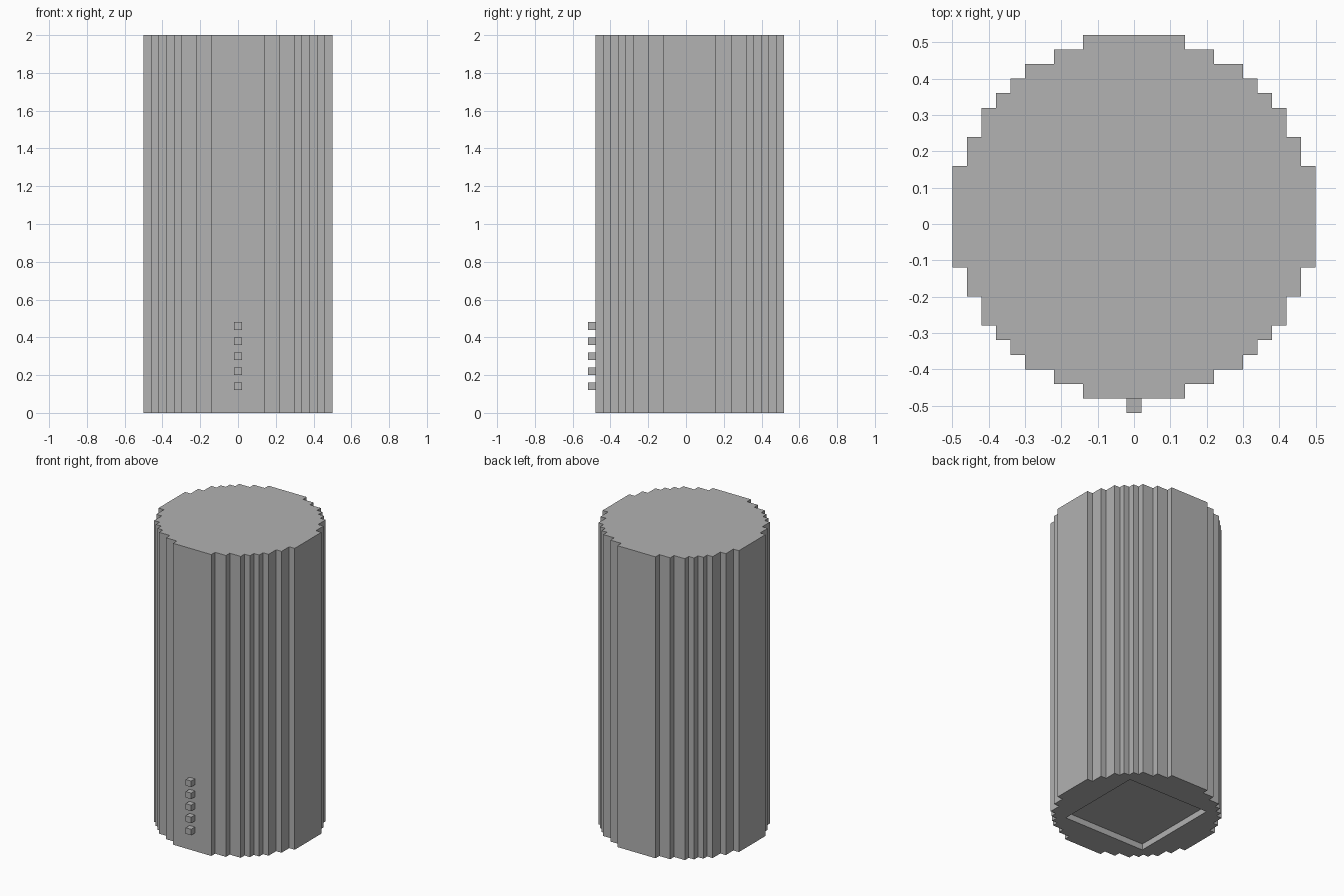
import bpy
import bmesh

cube = bpy.data.objects.get("Cube")
if cube:
    bpy.data.objects.remove(cube, do_unlink=True)

U = 0.04          # block size
CY = 0.02         # body centre in y
HEIGHT = 2.0
RECESS = 0.30     # half side of the base recess

grey = bpy.data.materials.new("plain_grey")
grey.use_nodes = True
colour = (0.445, 0.445, 0.445, 1)
grey.diffuse_color = colour
grey.node_tree.nodes["Principled BSDF"].inputs["Base Color"].default_value = colour


def finish(name, bm):
    bmesh.ops.recalc_face_normals(bm, faces=bm.faces)
    mesh = bpy.data.meshes.new(name)
    bm.to_mesh(mesh)
    bm.free()
    mesh.materials.append(grey)
    obj = bpy.data.objects.new(name, mesh)
    bpy.context.collection.objects.link(obj)
    return obj


def block(name, size, centre):
    bm = bmesh.new()
    bmesh.ops.create_cube(bm, size=1)
    bmesh.ops.scale(bm, vec=size, verts=bm.verts)
    bmesh.ops.translate(bm, vec=centre, verts=bm.verts)
    return finish(name, bm)


# Stepped outline of one quarter, mirrored round to a full loop
steps = [0.14, 0.22, 0.30, 0.34, 0.38, 0.42, 0.46, 0.50]
quarter = []
for i, y in enumerate(steps):
    x = steps[-1 - i]
    quarter.append((x, y))
    if i + 1 < len(steps):
        quarter.append((steps[-2 - i], y))
half = quarter + [(-x, y) for x, y in reversed(quarter)]
outline = half + [(-x, -y) for x, y in half]

# Main column, extruded from the outline
bm = bmesh.new()
base = bm.faces.new([bm.verts.new((x, y + CY, 0)) for x, y in outline])
top = bmesh.ops.extrude_face_region(bm, geom=[base], use_keep_orig=True)
bmesh.ops.translate(bm, vec=(0, 0, HEIGHT),
                    verts=[v for v in top["geom"] if isinstance(v, bmesh.types.BMVert)])
column = finish("column", bm)

# Square recess one block deep in the underside
cutter = block("recess_cutter", (2 * RECESS, 2 * RECESS, 2 * U), (0, CY, 0))
cutter.hide_render = True
cutter.hide_viewport = True
cut = column.modifiers.new("base_recess", "BOOLEAN")
cut.operation = "DIFFERENCE"
cut.solver = "EXACT"
cut.object = cutter

# Row of small studs up the front
for i in range(5):
    block(f"front_stud_{i + 1}", (U, U, U), (0, CY - 0.5 - U / 2, 0.14 + i * 2 * U))
